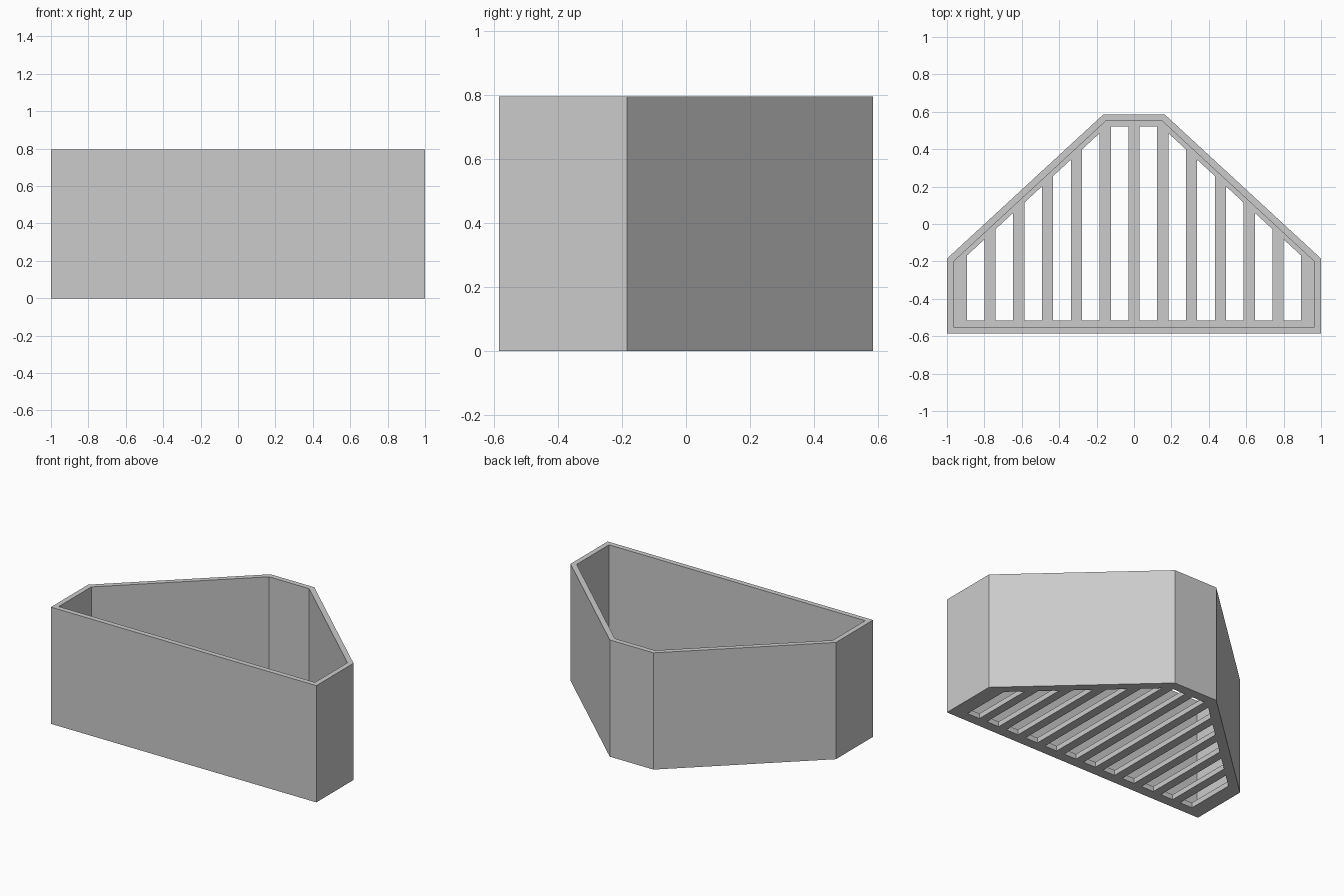
import bpy
import bmesh

if "Cube" in bpy.data.objects:
    bpy.data.objects.remove(bpy.data.objects["Cube"], do_unlink=True)

HEIGHT, FLOOR = 0.795, 0.035
PITCH, SLAT = 0.154, 0.06
SLOPE = 0.922


def make_prisms(name, outlines, z0, z1):
    """One object holding an upright prism for each outline."""
    bm = bmesh.new()
    for outline in outlines:
        base = bm.faces.new([bm.verts.new((x, y, z0)) for x, y in outline])
        new = bmesh.ops.extrude_face_region(bm, geom=[base])["geom"]
        top = [v for v in new if isinstance(v, bmesh.types.BMVert)]
        bmesh.ops.translate(bm, verts=top, vec=(0, 0, z1 - z0))
    bmesh.ops.recalc_face_normals(bm, faces=bm.faces)
    mesh = bpy.data.meshes.new(name)
    bm.to_mesh(mesh)
    bm.free()
    obj = bpy.data.objects.new(name, mesh)
    bpy.context.collection.objects.link(obj)
    return obj


def corner_outline(side, front, back, crest):
    """Six-sided outline; the slanted sides lie on y = crest - SLOPE * x."""
    half = [(side, front), (side, crest - SLOPE * side),
            ((crest - back) / SLOPE, back)]
    return half + [(-x, y) for x, y in reversed(half)]


def cut(target, cutter):
    cutter.hide_render = True
    mod = target.modifiers.new(cutter.name, "BOOLEAN")
    mod.operation = "DIFFERENCE"
    mod.solver = "EXACT"
    mod.object = cutter
    bpy.context.view_layer.objects.active = target
    bpy.ops.object.modifier_apply(modifier=mod.name)
    bpy.data.objects.remove(cutter, do_unlink=True)


# Solid body, then the open cavity
basket = make_prisms("slatted_basket", [corner_outline(1, -0.585, 0.585, 0.737)], 0, HEIGHT)
cut(basket, make_prisms("cavity", [corner_outline(0.965, -0.55, 0.55, 0.689)], FLOOR, 1))

# Floor slots, mirrored left and right, clipped by the slanted sides
slots = []
for i in range(6):
    a = i * PITCH + SLAT / 2
    b = (i + 1) * PITCH - SLAT / 2
    ya, yb = [min(0.52, 0.655 - SLOPE * x) for x in (a, b)]
    half = [(a, -0.515), (b, -0.515), (b, yb), (a, ya)]
    slots += [half, [(-x, y) for x, y in half]]
cut(basket, make_prisms("slots", slots, -0.1, FLOOR + 0.1))

# Plain grey throughout
grey = bpy.data.materials.new("plain grey")
grey.use_nodes = True
colour = (0.6, 0.6, 0.6, 1)
grey.diffuse_color = colour
grey.node_tree.nodes["Principled BSDF"].inputs["Base Color"].default_value = colour
basket.data.materials.clear()
basket.data.materials.append(grey)
for poly in basket.data.polygons:
    poly.material_index = 0
